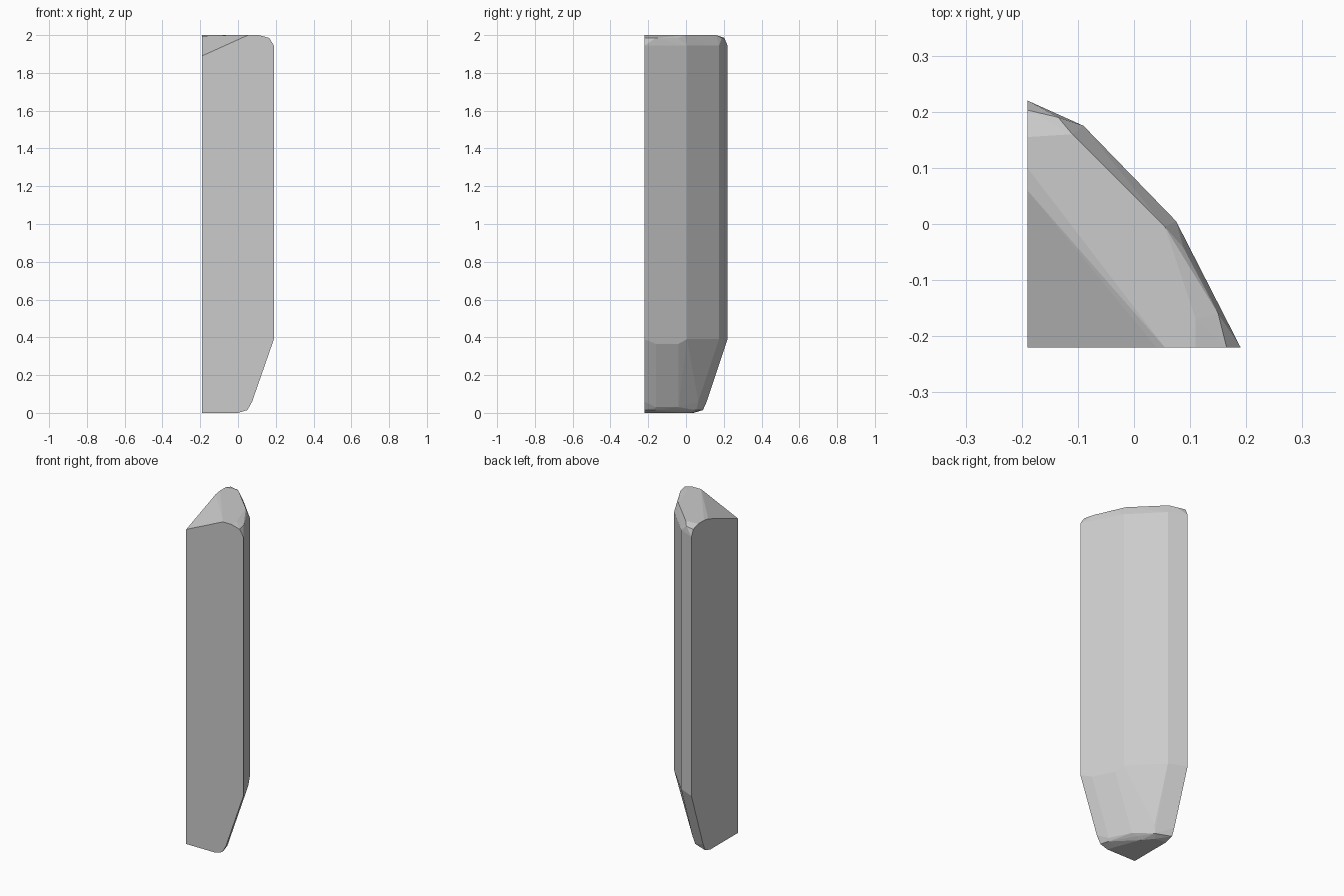
import bpy, bmesh, math

if "Cube" in bpy.data.objects:
    bpy.data.objects.remove(bpy.data.objects["Cube"])


def ring(z, pts):
    return [(x, y, z) for x, y in pts]


points = []

# tapered, rounded-off foot
points += ring(0.0, [(-0.19, -0.22), (0.0, -0.22), (-0.015, -0.17),
                     (-0.07, -0.03), (-0.12, 0.03), (-0.19, 0.04)])
points += ring(0.015, [(0.05, -0.22), (0.035, -0.17), (-0.045, -0.03),
                       (-0.10, 0.055), (-0.19, 0.09)])
points += ring(0.03, [(0.042, -0.16), (-0.019, -0.04)])
points += ring(0.06, [(0.075, -0.22), (-0.04, 0.0), (-0.09, 0.065), (-0.19, 0.11)])

# straight shaft: a right-angled back corner and three outer facets
outer = [(0.19, -0.22), (0.075, 0.005), (-0.09, 0.175), (-0.19, 0.22)]
points += ring(0.365, [(0.159, -0.16), (0.098, -0.04)])
points += ring(0.39, outer)
points += ring(1.945, outer)

# rounded top rim
points += ring(1.985, [(0.165, -0.22), (0.15, -0.16), (0.088, -0.042),
                       (-0.135, 0.19), (-0.19, 0.203)])
points += ring(2.0, [(0.11, -0.22), (0.11, -0.17), (0.055, -0.005),
                     (-0.11, 0.16), (-0.135, 0.155), (-0.19, 0.155)])

# top sloping down to the back corner
points += ring(2.0, [(0.055, -0.22), (-0.19, 0.10)])
points += ring(1.994, [(0.04, -0.22), (-0.19, 0.06)])
points += [(-0.19, -0.22, 1.89)]

# convex faceted solid through all the rings
bm = bmesh.new()
for p in points:
    bm.verts.new(p)
hull = bmesh.ops.convex_hull(bm, input=bm.verts[:])
loose = [v for v in bm.verts if not v.link_faces]
bmesh.ops.delete(bm, geom=loose, context='VERTS')
bmesh.ops.dissolve_limit(bm, angle_limit=math.radians(1.0),
                         verts=bm.verts[:], edges=bm.edges[:])
bmesh.ops.recalc_face_normals(bm, faces=bm.faces[:])
mesh = bpy.data.meshes.new("faceted_pillar")
bm.to_mesh(mesh)
bm.free()
bpy.context.collection.objects.link(bpy.data.objects.new("faceted_pillar", mesh))
